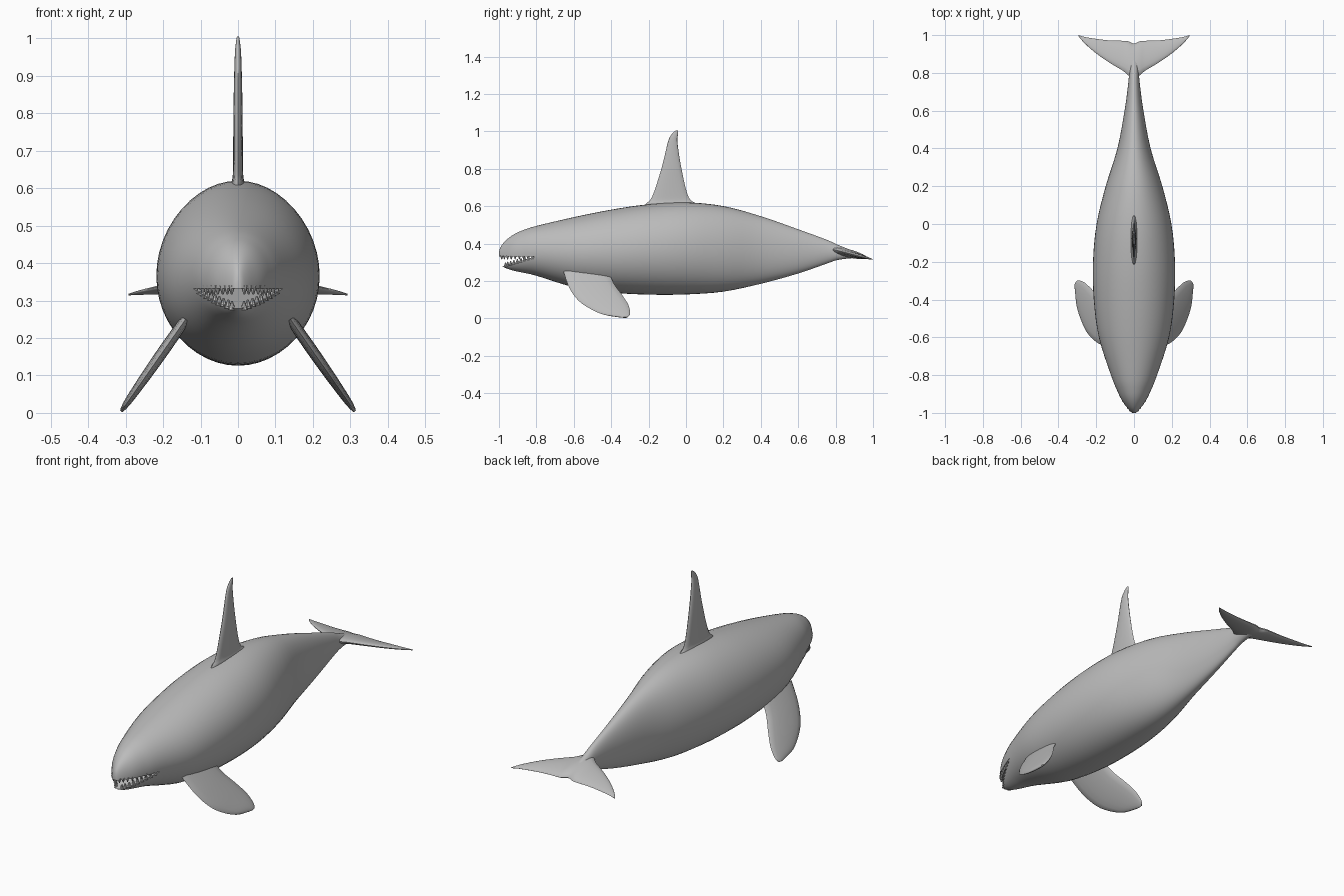
import bpy, bmesh, math
from mathutils import Vector

cube = bpy.data.objects.get("Cube")
if cube:
    bpy.data.objects.remove(cube)

skin = bpy.data.materials.new("plain grey")
skin.use_nodes = True
GREY = (0.5, 0.5, 0.5, 1)
skin.diffuse_color = GREY
skin.node_tree.nodes["Principled BSDF"].inputs["Base Color"].default_value = GREY


def add_object(name, bm, angle=40):
    bmesh.ops.recalc_face_normals(bm, faces=bm.faces)
    mesh = bpy.data.meshes.new(name)
    bm.to_mesh(mesh)
    bm.free()
    mesh.materials.append(skin)
    obj = bpy.data.objects.new(name, mesh)
    bpy.context.collection.objects.link(obj)
    smooth(obj, angle)
    return obj


def smooth(obj, angle):
    bpy.ops.object.select_all(action="DESELECT")
    obj.select_set(True)
    bpy.context.view_layer.objects.active = obj
    bpy.ops.object.shade_smooth_by_angle(angle=math.radians(angle))


def refine(rows, steps):
    """Catmull-Rom samples through rows of numbers."""
    rows = [Vector(r) for r in rows]
    out = []
    for i in range(len(rows) - 1):
        b, c = rows[i], rows[i + 1]
        a = rows[i - 1] if i else b
        d = rows[i + 2] if i + 2 < len(rows) else c
        for k in range(steps):
            t = k / steps
            out.append(b + (c - a) * (t / 2) + (a * 2 - b * 5 + c * 4 - d) * (t * t / 2)
                       + (b * 3 - a - c * 3 + d) * (t ** 3 / 2))
    return out + [rows[-1]]


def loft(name, rings, angle=40):
    bm = bmesh.new()
    loops = [[bm.verts.new(p) for p in ring] for ring in rings]
    n = len(loops[0])
    for a, b in zip(loops, loops[1:]):
        for i in range(n):
            j = (i + 1) % n
            bm.faces.new((a[i], a[j], b[j], b[i]))
    bm.faces.new(loops[0])
    bm.faces.new(loops[-1])
    return add_object(name, bm, angle)


def fin(name, sections, place, normal, sides=16):
    """Lens-shaped sections: span, lead, trail and half thickness go through place."""
    rings = []
    for row in refine(sections, 4):
        lead, trail = place(row)
        ring = []
        for k in range(sides):
            t = 2 * math.pi * k / sides
            ring.append(lead.lerp(trail, (1 - math.cos(t)) / 2)
                        + normal * (row[-1] * math.sin(t)))
        rings.append(ring)
    return loft(name, rings, 60)


# Body: y, half width, top, bottom
BODY = [(-1, .008, .352, .315), (-.993, .018, .378, .29), (-.97, .038, .41, .272),
        (-.93, .066, .443, .257), (-.88, .09, .468, .246), (-.8, .122, .494, .228),
        (-.6, .186, .541, .167), (-.4, .213, .581, .138), (-.2, .217, .61, .127),
        (0, .198, .62, .128), (.2, .15, .6, .143), (.4, .088, .546, .185),
        (.6, .05, .476, .24), (.75, .03, .421, .292), (.81, .026, .394, .312),
        (.88, .022, .366, .321), (.94, .012, .343, .324)]
rings = []
for y, w, top, low in refine(BODY, 4):
    mid, h = (top + low) / 2, (top - low) / 2
    rings.append([(w * math.cos(t), y, mid + h * math.sin(t))
                  for t in (2 * math.pi * i / 48 for i in range(48))])
body = loft("body", rings)

# Open mouth, cut as a wedge
wedge = [(-1.1, .332), (-.8, .332), (-.98, .279), (-1.1, .25)]
cutter = loft("mouth_cutter", [[(x, y, z) for y, z in wedge] for x in (-.3, .3)])
cutter.hide_render = True
cut = body.modifiers.new("mouth", "BOOLEAN")
cut.operation, cut.solver, cut.object = "DIFFERENCE", "EXACT", cutter
bpy.context.view_layer.objects.active = body
bpy.ops.object.modifier_apply(modifier=cut.name)
bpy.data.objects.remove(cutter)
smooth(body, 40)


def half_width(y, z):
    for a, b in zip(BODY, BODY[1:]):
        if a[0] <= y <= b[0]:
            _, w, top, low = Vector(a).lerp(Vector(b), (y - a[0]) / (b[0] - a[0]))
            s = (2 * z - top - low) / (top - low)
            return w * math.sqrt(max(0, 1 - s * s))
    return 0


# Teeth along both jaws
def teeth(name, height, front, sign):
    bm = bmesh.new()
    count = 9
    for i in range(count):
        y = front + (-.82 - front) * (i / (count - 1)) ** 1.2
        z = height(y)
        x = max(0, half_width(y, z) - .008)
        for side in ((-1, 1) if x > .008 else (0,)):
            made = bmesh.ops.create_cone(bm, cap_ends=True, segments=8,
                                         radius1=.01, radius2=.002, depth=.024)
            for v in made["verts"]:
                v.co = Vector((v.co.x + side * x, v.co.y + y, z + sign * (v.co.z + .004)))
    return add_object(name, bm)


teeth("upper_teeth", lambda y: .332, -.985, -1)
teeth("lower_teeth", lambda y: .279 + (y + .98) * .294, -.965, 1)

# Dorsal fin: z, leading y, trailing y, half thickness
DORSAL = [(.57, -.24, .08, .02), (.612, -.215, .055, .018), (.635, -.19, .022, .014),
          (.69, -.166, 0, .013), (.82, -.126, -.028, .012), (.945, -.096, -.046, .009),
          (.985, -.076, -.042, .006), (1.005, -.054, -.042, .003)]
fin("dorsal_fin", DORSAL,
    lambda r: (Vector((0, r[1], r[0])), Vector((0, r[2], r[0]))), Vector((1, 0, 0)))

# Pectoral fins: leading y z, trailing y z, half thickness
PECTORAL = [(-.655, .25, -.41, .245, .014), (-.625, .165, -.385, .185, .015),
            (-.575, .095, -.345, .13, .014), (-.51, .05, -.312, .08, .012),
            (-.44, .02, -.3, .045, .01), (-.37, .008, -.3, .02, .007),
            (-.335, .004, -.312, .006, .004)]
for side, label in ((1, "left"), (-1, "right")):
    def place(r, side=side):
        return [Vector((side * (.14 + (.25 - z) * .7), y, z))
                for y, z in ((r[0], r[1]), (r[2], r[3]))]
    fin(label + "_pectoral_fin", PECTORAL, place, Vector((side * .82, 0, .57)))

# Tail flukes: x, leading y, trailing y, half thickness
FLUKE = [(0, .77, .955, .022), (.03, .787, .967, .02), (.06, .812, .97, .016),
         (.13, .854, .972, .012), (.2, .903, .98, .009), (.26, .955, .99, .005),
         (.293, .993, 1, .002)]
both = [(-x, a, b, h) for x, a, b, h in FLUKE[:0:-1]] + FLUKE
fin("tail_flukes", both,
    lambda r: [Vector((r[0], y, .315 + .25 * (1 - y))) for y in (r[1], r[2])],
    Vector((0, .24, .97)))
